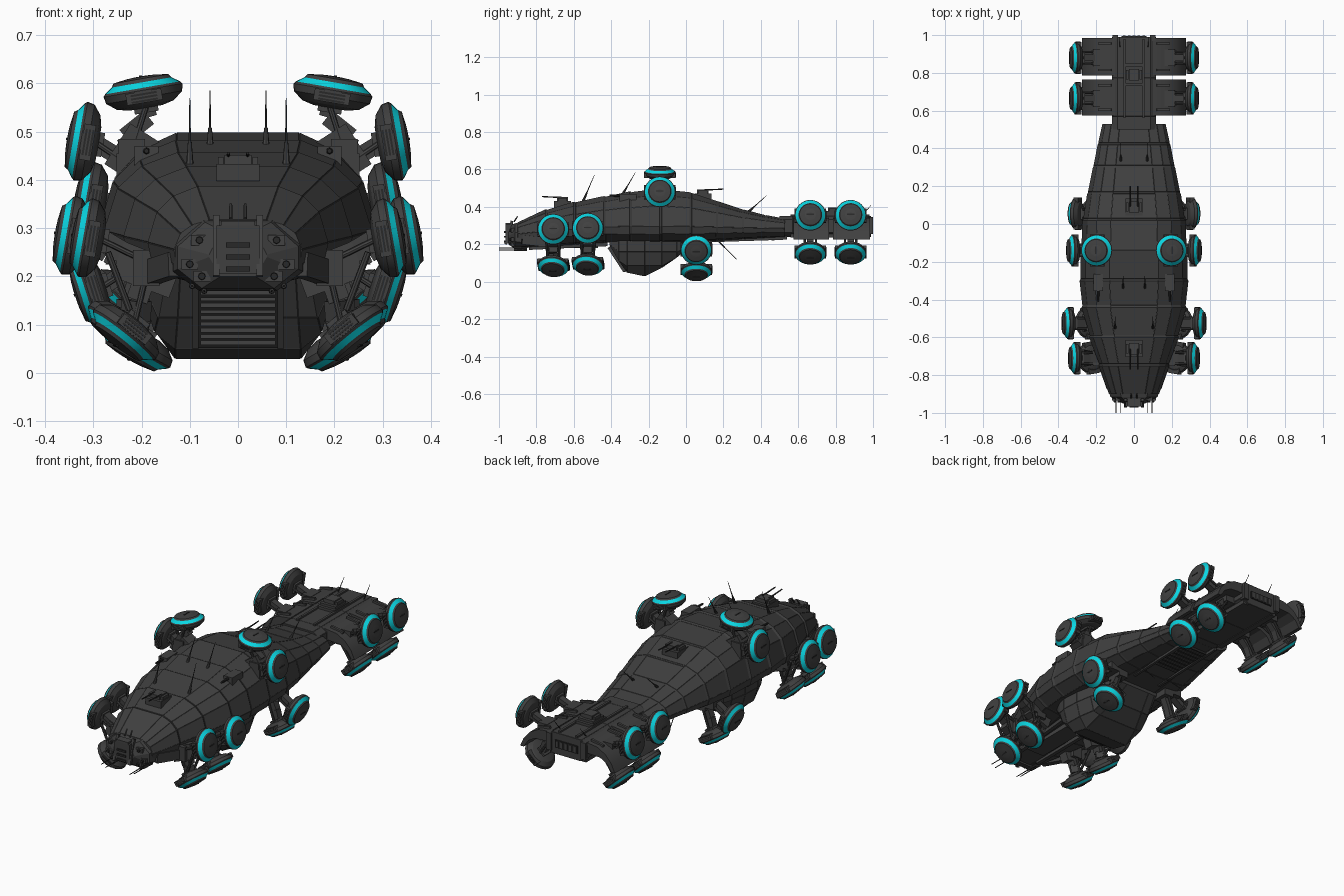
import bpy, bmesh, math
from mathutils import Vector, Matrix

cube = bpy.data.objects.get("Cube")
if cube:
    bpy.data.objects.remove(cube)

def material(name, rgb):
    m = bpy.data.materials.new(name)
    m.use_nodes = True
    m.diffuse_color = (*rgb, 1)
    m.node_tree.nodes["Principled BSDF"].inputs["Base Color"].default_value = (*rgb, 1)
    return m

HULL, DARK, CYAN, TRIM = range(4)
MATS = [material("hull grey", (0.05, 0.05, 0.05)), material("vent black", (0.022, 0.022, 0.022)),
        material("ring cyan", (0.003, 0.68, 0.77)), material("trim grey", (0.055, 0.055, 0.055))]
SIDES = (-1, 1)

def finish(name, bm, smooth=False):
    bmesh.ops.recalc_face_normals(bm, faces=bm.faces)
    me = bpy.data.meshes.new(name)
    bm.to_mesh(me)
    bm.free()
    for m in MATS:
        me.materials.append(m)
    ob = bpy.data.objects.new(name, me)
    bpy.context.collection.objects.link(ob)
    if smooth:
        bpy.ops.object.select_all(action='DESELECT')
        ob.select_set(True)
        bpy.context.view_layer.objects.active = ob
        bpy.ops.object.shade_smooth_by_angle(angle=math.radians(25))

def paint(verts, mat):
    for f in {f for v in verts for f in v.link_faces}:
        f.material_index = mat

def box(bm, c, size, mat=HULL, frame=Matrix()):
    m = frame @ Matrix.Translation(c) @ Matrix.Diagonal((*size, 1))
    paint(bmesh.ops.create_cube(bm, size=1, matrix=m)["verts"], mat)

def along(a, b):
    a, b = Vector(a), Vector(b)
    q = (b - a).to_track_quat('Z', 'Y').to_matrix().to_4x4()
    return Matrix.Translation((a + b) / 2) @ q, (b - a).length

def beam(bm, a, b, w, h, mat=HULL):
    frame, length = along(a, b)
    box(bm, (0, 0, 0), (w, h, length), mat, frame)

def rod(bm, a, b, r1, r2, mat=HULL, seg=8):
    frame, length = along(a, b)
    paint(bmesh.ops.create_cone(bm, cap_ends=True, segments=seg, radius1=r1, radius2=r2,
                                depth=length, matrix=frame)["verts"], mat)

def loft(bm, rings, mats=None):
    loops = [[bm.verts.new(p) for p in r] for r in rings]
    n = len(loops[0])
    for k, (a, b) in enumerate(zip(loops, loops[1:])):
        for i in range(n):
            f = bm.faces.new((a[i], a[(i + 1) % n], b[(i + 1) % n], b[i]))
            f.material_index = mats[k] if mats else HULL
    for loop in (loops[0], loops[-1]):
        bm.faces.new(loop)

def mirrored_ring(y, half):
    return [(x, y, z) for x, z in half] + [(-x, y, z) for x, z in reversed(half)]

def panels(bm):
    # raised armour panels on the large quads
    bmesh.ops.recalc_face_normals(bm, faces=bm.faces)
    big = [f for f in bm.faces if len(f.verts) == 4 and f.calc_area() > 0.002]
    bmesh.ops.inset_individual(bm, faces=big, thickness=0.0015, depth=0.0015)

# main hull: y, half width, top, widest height, bottom
STATIONS = [(-.90, .13, .315, .25, .18), (-.75, .185, .385, .26, .19), (-.60, .235, .425, .27, .20),
            (-.44, .275, .455, .28, .21), (-.30, .285, .48, .28, .21), (-.14, .28, .495, .28, .21),
            (.02, .27, .475, .28, .215), (.16, .245, .43, .28, .22), (.30, .215, .385, .28, .23),
            (.42, .19, .355, .28, .235), (.53, .165, .335, .28, .24)]
SECTION = [(.45, 1), (.72, .84), (.9, .58), (1, .08), (.96, -.35), (.75, -.85), (.4, -1)]

def hull_ring(y, w, zt, zm, zb, s):
    return mirrored_ring(y, [(fx * w * s, zm + s * fz * ((zt - zm) if fz > 0 else (zm - zb)))
                             for fx, fz in SECTION])

bm = bmesh.new()
rings = []
for i, st in enumerate(STATIONS):
    rings.append(hull_ring(*st, 1.008))
    if 0 < i < len(STATIONS) - 1:
        rings.append(hull_ring(st[0] + .01, *st[1:], .99))
loft(bm, rings)
panels(bm)
finish("main_hull", bm)

# belly bulge: y, top half width, bottom half width, bottom
bm = bmesh.new()
loft(bm, [mirrored_ring(y, [(wt, .24), (wt, max(zb, .16)), (.5 * (wt + wb) + .01, max(zb, .085)), (wb, zb)])
          for y, wt, wb, zb in [(-.41, .16, .12, .20), (-.36, .185, .125, .115), (-.315, .195, .13, .05),
                                (-.22, .19, .13, .03), (-.13, .175, .115, .075),
                                (-.05, .15, .09, .13), (.03, .12, .07, .20)]])
panels(bm)
# sloped front grille
FRONT, FOOT = Vector((0, -.407, .185)), Vector((0, -.322, .055))
beam(bm, FRONT, FOOT, .17, .012, DARK)
for i in range(10):
    p = FRONT.lerp(FOOT, (i + .5) / 10)
    box(bm, p, (.155, .026, .008), TRIM)
for s in SIDES:
    off = Vector((s * .088, -.004, 0))
    beam(bm, FRONT + off, FOOT + off, .012, .02)
finish("belly_bulge", bm)

# nose and cockpit
bm = bmesh.new()
loft(bm, [mirrored_ring(y, [(.55 * w, zt), (w, zt - .05), (w, zb + .04), (.6 * w, zb)])
          for y, w, zt, zb in [(-.88, .135, .32, .17), (-.915, .125, .312, .175), (-.95, .06, .295, .2)]])
box(bm, (0, -.94, .255), (.09, .05, .10))
box(bm, (0, -.945, .295), (.07, .04, .04), TRIM)
for i in range(3):
    box(bm, (0, -.967, .215 + .025 * i), (.05, .01, .01), DARK)
for s in SIDES:
    beam(bm, (s * .045, -.965, .20), (s * .045, -.93, .325), .014, .014, TRIM)
    rod(bm, (s * .015, -.92, .32), (s * .015, -.90, .35), .004, .003)
    for x, z in ((.08, .275), (.10, .225), (.075, .20)):
        box(bm, (s * x, -.92, z), (.035, .03, .022), TRIM)
        rod(bm, (s * x, -.92, z), (s * x, -.945, z), .009, .007, DARK)
    for x, z in ((.07, .17), (.095, .18)):
        rod(bm, (s * x, -.85, z), (s * x, -.92, z), .007, .005)
        rod(bm, (s * x, -.92, z), (s * x, -1, z), .0025, .002, DARK)
    # cheek plates running back under the hull
    beam(bm, (s * .13, -.87, .225), (s * .19, -.70, .205), .03, .05)
finish("nose_cockpit", bm)

# tail boom with rear engine recess
bm = bmesh.new()
loft(bm, [mirrored_ring(y, [(.085, .35), (.115, .33), (.115, .265), (.08, .24)])
          for y in (.50, .57, .775, .99)])
panels(bm)
box(bm, (0, .991, .295), (.13, .01, .04), DARK)
for i in range(-2, 3):
    box(bm, (i * .026, .993, .295), (.014, .01, .03), TRIM)
box(bm, (0, .79, .355), (.10, .12, .02))
for s in SIDES:
    beam(bm, (s * .05, .56, .35), (s * .05, .98, .35), .012, .02)
    beam(bm, (s * .09, .56, .25), (s * .09, .98, .25), .03, .03)
    box(bm, (s * .1, .985, .30), (.03, .03, .09))
    rod(bm, (s * .075, .93, .34), (s * .075, .99, .41), .003, .001, DARK, 6)
finish("tail_boom", bm)

# curved tail fairings
ARC = [(.1, .345), (.17, .337), (.22, .31), (.255, .27), (.275, .225),
       (.255, .225), (.23, .262), (.19, .285), (.1, .29)]
bm = bmesh.new()
for s in SIDES:
    for y0, y1 in ((.575, .765), (.785, .985)):
        loft(bm, [[(s * x, y, z) for x, z in ARC] for y in (y0, y1)])
        for y in (y0 + .03, y1 - .03):
            beam(bm, (s * .12, y, .35), (s * .19, y, .335), .012, .012, TRIM)
finish("tail_fairings", bm, True)

# underside vents and keel rails
bm = bmesh.new()
box(bm, (0, .36, .229), (.14, .24, .012), DARK)
for i in range(8):
    box(bm, (0, .255 + .03 * i, .224), (.13, .014, .01), TRIM)
for s in SIDES:
    beam(bm, (s * .08, .10, .22), (s * .08, .54, .235), .014, .02)
    beam(bm, (s * .07, -.84, .185), (s * .09, -.42, .205), .02, .03)
    rod(bm, (s * .07, .17, .22), (s * .09, .27, .12), .004, .001, DARK, 6)
box(bm, (0, -.62, .195), (.10, .3, .03), TRIM)
finish("underside_details", bm)

# dorsal turrets: y, surface height
for k, (y, z) in enumerate([(-.66, .415), (.09, .455), (.79, .36)]):
    bm = bmesh.new()
    box(bm, (0, y, z), (.09, .09, .035))
    box(bm, (0, y, z + .022), (.055, .06, .03), TRIM)
    for s in SIDES:
        if k < 2:
            d = -1 if k == 0 else 1
            rod(bm, (s * .02, y, z + .035), (s * .02, y + d * .11, z + .04), .004, .003, DARK)
        box(bm, (s * .036, y, z + .02), (.012, .05, .025), HULL)
    finish("dorsal_turret", bm)

# antennas and shoulder guns
bm = bmesh.new()
for s in SIDES:
    for x, a, b in ((.1, (-.55, .43), (-.49, .57)), (.058, (-.34, .465), (-.27, .585)),
                    (.07, (.33, .37), (.43, .46))):
        a, b = Vector((s * x, *a)), Vector((s * x, *b))
        rod(bm, a, a.lerp(b, .35), .008, .004)
        rod(bm, a.lerp(b, .3), b, .003, .001, DARK, 6)
    box(bm, (s * .19, -.31, .45), (.05, .09, .04), TRIM)
    rod(bm, (s * .19, -.33, .46), (s * .19, -.41, .46), .008, .005, DARK)
    # shared root block of the raised pods
    beam(bm, (s * .18, -.14, .43), (s * .25, -.14, .475), .07, .10)
    # suspension brackets of the front pods
    for y in (-.71, -.525):
        beam(bm, (s * .13, y, .19), (s * .25, y, .235), .05, .075, TRIM)
        for d in SIDES:
            rod(bm, (s * .27, y + d * .04, .25), (s * .225, y + d * .03, .13), .007, .007)
finish("antennas_and_guns", bm)

# thruster pods: lathe profile is radius, height
PROFILE = [(.035, -.036), (.06, -.030), (.080, -.014), (.083, .001), (.079, .006),
           (.063, .0175), (.058, .025), (.030, .029), (.012, .030)]
BANDS = [HULL, HULL, HULL, HULL, CYAN, HULL, HULL, TRIM]

def pod(name, centre, normal, roots, thick=.035):
    for s, side in zip(SIDES, ("right", "left")):
        flip = lambda p: Vector((s * p[0], p[1], p[2]))
        c, n = flip(centre), flip(normal).normalized()
        frame = Matrix.Translation(c) @ n.to_track_quat('Z', 'Y').to_matrix().to_4x4()
        bm = bmesh.new()
        angles = [math.tau * i / 32 for i in range(32)]
        loft(bm, [[frame @ Vector((r * math.cos(a), r * math.sin(a), h)) for a in angles]
                  for r, h in PROFILE], BANDS)
        box(bm, (0, 0, .028), (.04, .006, .008), DARK, frame)
        box(bm, (0, 0, -.036), (.06, .05, .02), TRIM, frame)
        for d in SIDES:
            box(bm, (d * .069, 0, -.013), (.03, .075, .024), HULL, frame)
            for h in (-.021, -.014, -.007):
                box(bm, (d * .083, 0, h), (.005, .055, .004), DARK, frame)
        finish(f"{side}_{name}_pod", bm, True)
        # arm and paired struts
        bm = bmesh.new()
        end = c - n * .035
        path = [flip(p) for p in roots] + [end]
        for a, b in zip(path, path[1:]):
            beam(bm, a, b, thick, thick)
        for d in SIDES:
            off = Vector((0, d * .03, 0))
            rod(bm, path[0] + off, end + off, .006, .006, TRIM)
        box(bm, path[0], (.055, .085, .05))
        finish(f"{side}_{name}_arm", bm)

UP, DOWN, STEEP, SPLAY = (.98, 0, .17), (.62, -.1, -.78), (.5, 0, -.87), (.68, 0, -.73)
pod("top", (.197, -.14, .585), (.17, 0, .98), [(.22, -.14, .46), (.235, -.14, .49), (.185, -.14, .53)])
pod("shoulder", (.325, -.14, .48), UP, [(.225, -.14, .43), (.26, -.14, .455)])
pod("front_upper", (.315, -.71, .28), UP, [(.19, -.71, .23), (.24, -.71, .25)], .045)
pod("front_lower", (.235, -.71, .08), DOWN, [(.19, -.71, .205), (.21, -.71, .15)], .045)
pod("second_upper", (.35, -.525, .285), UP, [(.225, -.525, .23), (.27, -.525, .25)], .045)
pod("second_lower", (.245, -.525, .088), DOWN, [(.20, -.525, .21), (.22, -.525, .15)], .045)
pod("middle_upper", (.31, .055, .17), (.94, 0, -.3), [(.20, .055, .23)])
pod("middle_lower", (.212, .055, .053), STEEP, [(.15, .055, .21), (.18, .055, .14)])
for nm, y in (("tail_front", .665), ("tail_rear", .88)):
    pod(nm + "_upper", (.31, y, .355), UP, [(.19, y, .315)])
    pod(nm + "_lower", (.235, y, .15), SPLAY, [(.14, y, .28), (.19, y, .23)])
